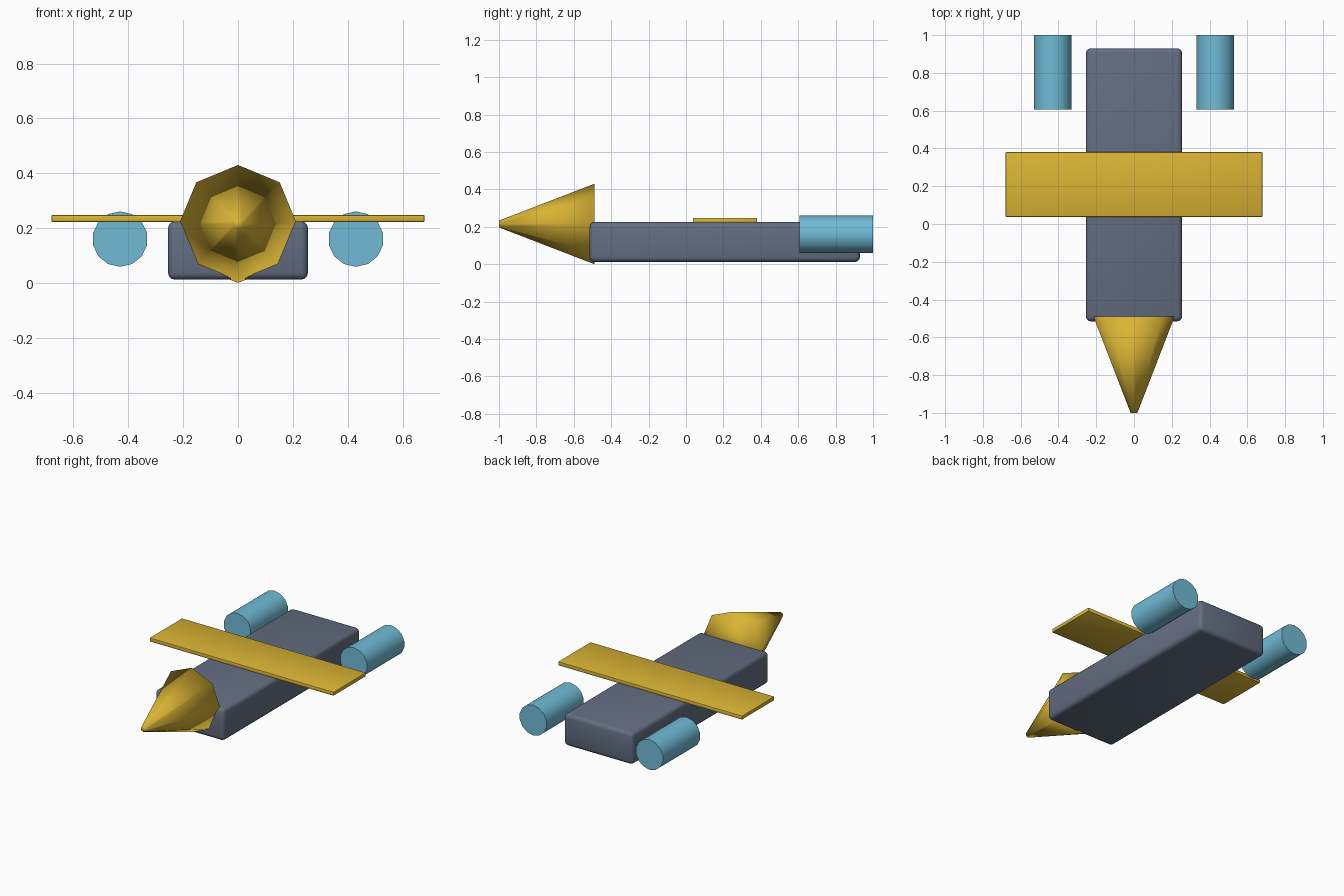
import bpy
from math import pi, radians
from mathutils import Matrix

cube = bpy.data.objects.get("Cube")
if cube:
    bpy.data.objects.remove(cube, do_unlink=True)


def material(name, rgb):
    mat = bpy.data.materials.new(name)
    mat.use_nodes = True
    mat.diffuse_color = (*rgb, 1)
    mat.node_tree.nodes["Principled BSDF"].inputs["Base Color"].default_value = (*rgb, 1)
    return mat


gold = material("gold", (0.70, 0.46, 0.035))
slate = material("slate", (0.125, 0.155, 0.22))
sky = material("sky_blue", (0.16, 0.50, 0.67))


def finish(name, mat):
    obj = bpy.context.object
    obj.name = obj.data.name = name
    obj.data.materials.append(mat)
    return obj


def box(name, lo, hi, bevel, segments, mat):
    """Box between two corners with rounded edges."""
    bpy.ops.mesh.primitive_cube_add(size=1)
    obj = finish(name, mat)
    size = [b - a for a, b in zip(lo, hi)]
    mid = [(a + b) / 2 for a, b in zip(lo, hi)]
    obj.data.transform(Matrix.Translation(mid) @ Matrix.Diagonal((*size, 1)))
    mod = obj.modifiers.new("rounded_edges", 'BEVEL')
    mod.width, mod.segments = bevel, segments
    bpy.ops.object.modifier_apply(modifier=mod.name)
    bpy.ops.object.shade_smooth_by_angle(angle=radians(35))
    return obj


# Fuselage and the wing plank across its top
box("fuselage", (-0.255, -0.515, 0.012), (0.255, 0.93, 0.225), 0.025, 3, slate)
box("wing", (-0.68, 0.037, 0.222), (0.68, 0.38, 0.248), 0.005, 2, gold)

# Eight-sided nose cone with a blunt tip, softly shaded all over
bpy.ops.mesh.primitive_cone_add(vertices=8, radius1=0.215, radius2=0.018, depth=0.51,
                                location=(0, -0.745, 0.215), rotation=(pi / 2, 0, 0))
finish("nose_cone", gold)
bpy.ops.object.shade_smooth()

# Pair of engine pods beside the tail
for side, sign in (("left", 1), ("right", -1)):
    bpy.ops.mesh.primitive_cylinder_add(vertices=14, radius=0.101, depth=0.393,
                                        location=(sign * 0.43, 0.8035, 0.16),
                                        rotation=(pi / 2, 0, 0))
    finish(side + "_engine", sky)
    bpy.ops.object.shade_smooth_by_angle(angle=radians(35))
